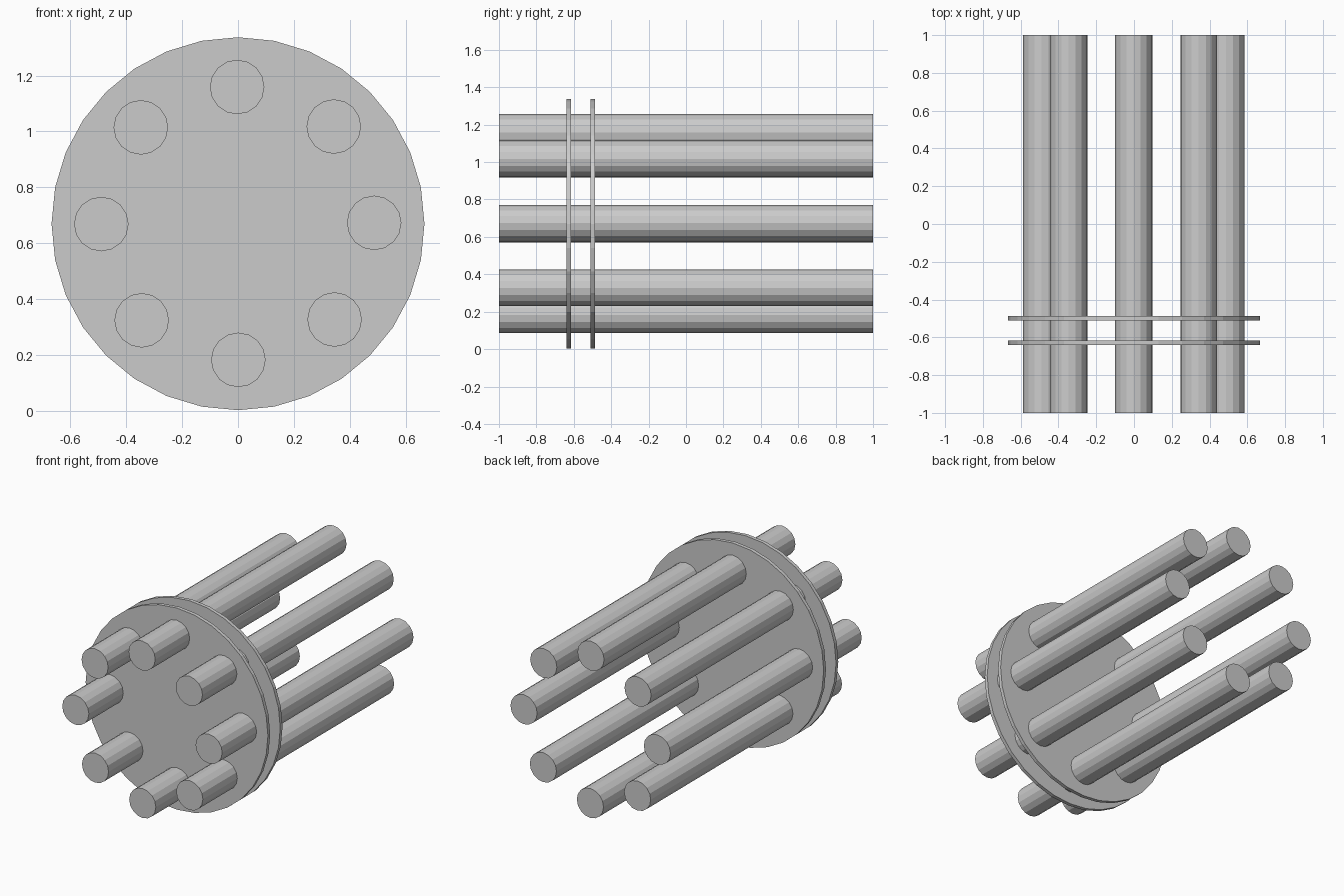
import bpy
from math import pi, sin, cos, radians

if "Cube" in bpy.data.objects:
    bpy.data.objects.remove(bpy.data.objects["Cube"])

CZ = 0.67  # height of the shared axis


def cylinder(name, radius, depth, x, y, z, sides):
    """Flat-shaded cylinder lying along y."""
    bpy.ops.mesh.primitive_cylinder_add(
        vertices=sides, radius=radius, depth=depth,
        location=(x, y, z), rotation=(pi / 2, 0, 0))
    ob = bpy.context.object
    ob.name = name
    return ob


# Two thin support discs
for name, y in (("front_disc", -0.628), ("rear_disc", -0.499)):
    cylinder(name, 0.667, 0.024, 0, y, CZ, 32)

# Ring of eight long rods passing through the discs
for i in range(8):
    a = i * pi / 4 + radians(0.25)
    cylinder(f"rod_{i + 1}", 0.0975, 2.0,
             0.488 * cos(a) - 0.001, 0, CZ + 0.001 + 0.488 * sin(a), 16)
